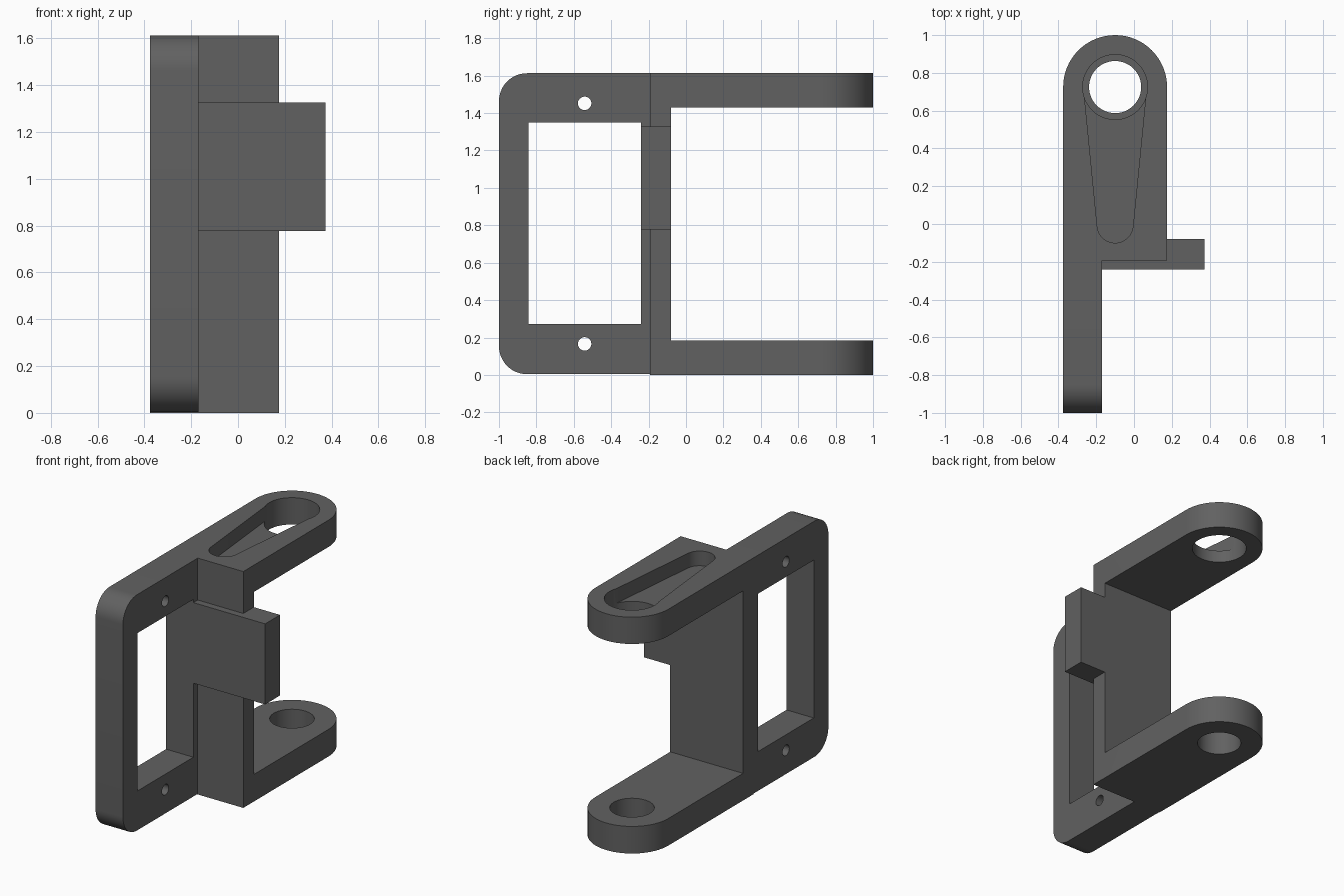
import bpy, bmesh
from math import sin, cos, radians
from mathutils import Vector

if "Cube" in bpy.data.objects:
    bpy.data.objects.remove(bpy.data.objects["Cube"])


def arc(cx, cy, r, a0, a1, n=24):
    return [(cx + r * cos(radians(a0 + (a1 - a0) * i / n)),
             cy + r * sin(radians(a0 + (a1 - a0) * i / n))) for i in range(n + 1)]


def circle(cx, cy, r):
    return arc(cx, cy, r, 0, 360, 48)[:-1]


def rect(x0, x1, y0, y1):
    return [(x0, y0), (x1, y0), (x1, y1), (x0, y1)]


def prism(name, pts, a, b, axis='z'):
    """Extrude a profile from a to b: (x, y) along z, or (y, z) along x."""
    bm = bmesh.new()
    place = (lambda p: (p[0], p[1], a)) if axis == 'z' else (lambda p: (a, p[0], p[1]))
    face = bm.faces.new([bm.verts.new(place(p)) for p in pts])
    new = bmesh.ops.extrude_face_region(bm, geom=[face])['geom']
    step = Vector((0, 0, b - a)) if axis == 'z' else Vector((b - a, 0, 0))
    bmesh.ops.translate(bm, vec=step, verts=[g for g in new if isinstance(g, bmesh.types.BMVert)])
    bmesh.ops.recalc_face_normals(bm, faces=bm.faces)
    me = bpy.data.meshes.new(name)
    bm.to_mesh(me)
    bm.free()
    ob = bpy.data.objects.new(name, me)
    bpy.context.collection.objects.link(ob)
    return ob


def combine(target, other, op='DIFFERENCE'):
    """Apply a boolean and discard the helper."""
    mod = target.modifiers.new(op, 'BOOLEAN')
    mod.operation, mod.object, mod.solver = op, other, 'EXACT'
    bpy.context.view_layer.objects.active = target
    bpy.ops.object.modifier_apply(modifier=mod.name)
    bpy.data.objects.remove(other)


H, CX, CY, R = 1.613, -0.1, 0.725, 0.275   # height, arm hole centre, arm end radius
L, BACK, FRONT = -0.375, -0.08, -0.193     # left side, wall back, wall front

# C-shaped bracket: two round-ended arms joined by a wall
bracket = prism("servo_bracket", [(L, FRONT), (CX + R, FRONT)] + arc(CX, CY, R, 0, 180, 32), 0, H)
combine(bracket, prism("arm_gap", rect(BACK, 1.2, 0.185, 1.43), -0.6, 0.6, 'x'))

# Pivot holes, the upper one wider
combine(bracket, prism("lower_hole", circle(CX, CY, 0.138), -0.1, 0.5))
combine(bracket, prism("upper_hole", circle(CX, CY, 0.172), 1.2, 1.8))

# Tapered horn pocket in the upper arm
horn = arc(CX, CY, 0.170, 6, 174) + arc(CX, -0.005, 0.095, 186, 354)
combine(bracket, prism("horn_pocket", horn, H - 0.1, 1.8))

# Side plate with rounded front corners, window and screw holes
zb = 0.004
outline = ([(FRONT, zb), (FRONT, H)] + arc(-0.85, H - 0.15, 0.15, 90, 180, 12)
           + arc(-0.85, zb + 0.15, 0.15, 180, 270, 12))
plate = prism("servo_plate", outline, L, -0.169, 'x')
combine(plate, prism("window", rect(-0.842, -0.24, 0.272, 1.349), -0.6, 0.2, 'x'))
for z in (0.166, 1.452):
    combine(plate, prism("screw_hole", circle(-0.542, z, 0.036), -0.6, 0.2, 'x'))
combine(bracket, plate, 'UNION')

# Side tab across the front of the wall
combine(bracket, prism("side_tab", rect(-0.169, 0.373, -0.24, BACK), 0.777, 1.327), 'UNION')

# Dark plastic
dark = bpy.data.materials.new("dark_plastic")
dark.diffuse_color = (0.12, 0.12, 0.12, 1)
dark.use_nodes = True
dark.node_tree.nodes["Principled BSDF"].inputs["Base Color"].default_value = dark.diffuse_color
bracket.data.materials.clear()
bracket.data.materials.append(dark)

bpy.ops.object.select_all(action='DESELECT')
bracket.select_set(True)
bpy.context.view_layer.objects.active = bracket
bpy.ops.object.shade_smooth_by_angle(angle=radians(30))
